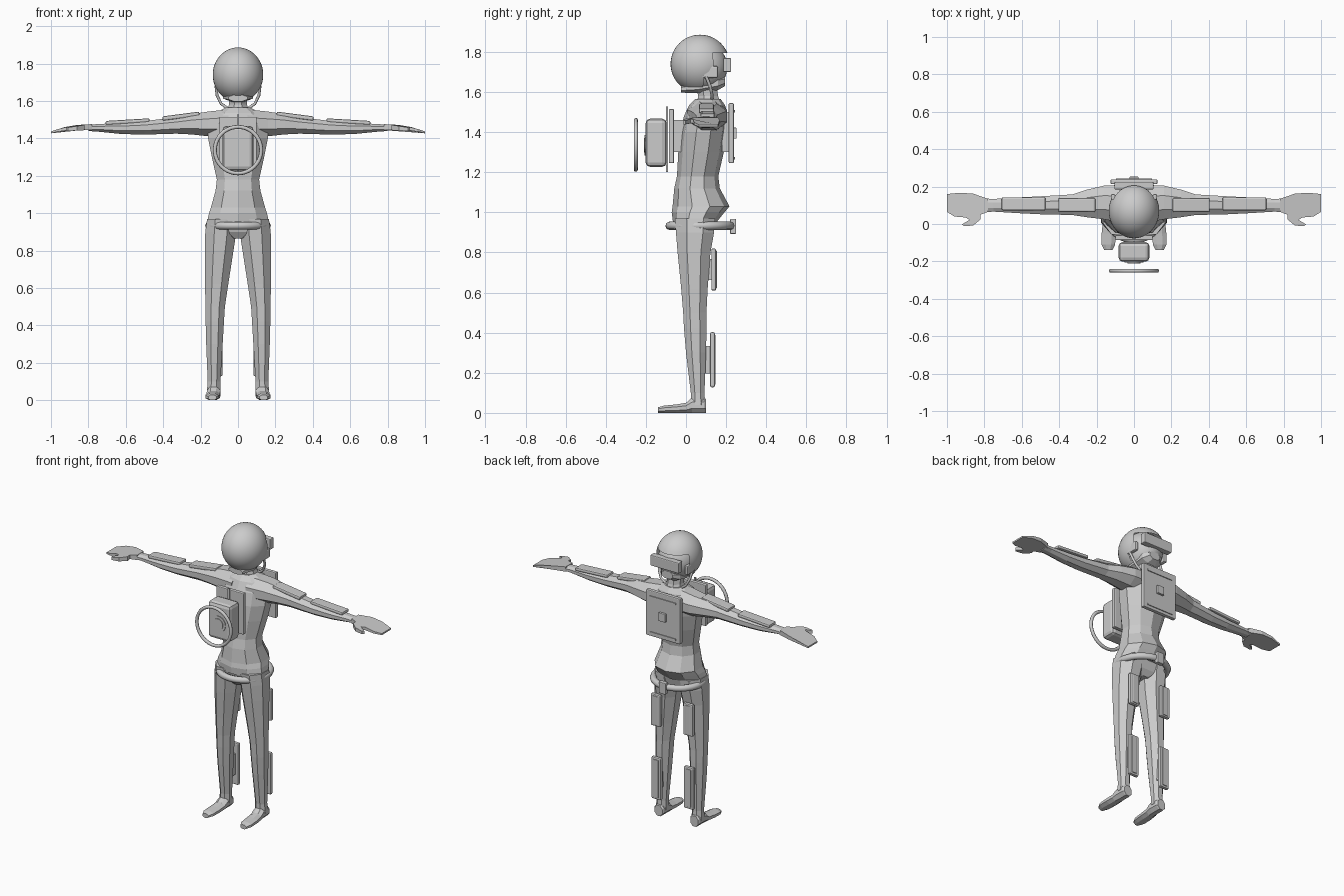
import bpy, bmesh, math
from mathutils import Vector

grey = bpy.data.materials.new("light grey")
grey.diffuse_color = (0.6, 0.6, 0.6, 1)


def finish(name, bm, smooth=False):
    bmesh.ops.recalc_face_normals(bm, faces=bm.faces[:])
    me = bpy.data.meshes.new(name)
    bm.to_mesh(me)
    bm.free()
    me.materials.append(grey)
    for p in me.polygons:
        p.use_smooth = smooth
    ob = bpy.data.objects.new(name, me)
    bpy.context.collection.objects.link(ob)
    return ob


def loft(name, axis, rings, n=8, side=1):
    """Rings are (position, centre a, centre b, radius a, radius b)."""
    bm = bmesh.new()
    k = 1 / math.cos(math.pi / n)
    loops = []
    for p, ca, cb, ra, rb in rings:
        loop = []
        for i in range(n):
            t = 2 * math.pi * (i + 0.5) / n
            a, b = ca + ra * k * math.cos(t), cb + rb * k * math.sin(t)
            x, y, z = {"x": (p, a, b), "y": (a, p, b), "z": (a, b, p)}[axis]
            loop.append(bm.verts.new((side * x, y, z)))
        loops.append(loop)
    for u, v in zip(loops, loops[1:]):
        for i in range(n):
            j = (i + 1) % n
            bm.faces.new((u[i], u[j], v[j], v[i]))
    bm.faces.new(loops[0])
    bm.faces.new(loops[-1])
    return finish(name, bm)


def box(name, centre, size, bevel=0.0, tilt=0.0):
    bm = bmesh.new()
    bmesh.ops.create_cube(bm, size=1)
    bmesh.ops.scale(bm, vec=size, verts=bm.verts)
    if bevel:
        bmesh.ops.bevel(bm, geom=bm.edges[:], offset=bevel, segments=2,
                        profile=0.5, affect='EDGES')
    ob = finish(name, bm)
    ob.location = centre
    ob.rotation_euler = (0, tilt, 0)
    return ob


def tube(name, pts, r, closed=False):
    cu = bpy.data.curves.new(name, 'CURVE')
    cu.dimensions = '3D'
    cu.bevel_depth = r
    cu.bevel_resolution = 2
    cu.use_fill_caps = True
    sp = cu.splines.new('POLY')
    sp.points.add(len(pts) - 1)
    for p, q in zip(sp.points, pts):
        p.co = (*q, 1)
        sp.use_smooth = True
    sp.use_cyclic_u = closed
    cu.materials.append(grey)
    ob = bpy.data.objects.new(name, cu)
    bpy.context.collection.objects.link(ob)
    return ob


def disc(name, centre, r, depth):
    bm = bmesh.new()
    bmesh.ops.create_cone(bm, cap_ends=True, segments=32, radius1=r, radius2=r, depth=depth)
    ob = finish(name, bm)
    ob.location = centre
    ob.rotation_euler = (math.pi / 2, 0, 0)
    return ob


def ball(name, centre, radii, keep=lambda v: True):
    bm = bmesh.new()
    bmesh.ops.create_uvsphere(bm, u_segments=40, v_segments=24, radius=1)
    for v in bm.verts:
        v.co = Vector([c + r * q for c, r, q in zip(centre, radii, v.co)])
    bad = [f for f in bm.faces if not keep(f.calc_center_median())]
    bmesh.ops.delete(bm, geom=bad, context='FACES')
    return finish(name, bm, True)


# Torso with flared jacket hem, and neck
loft("torso", "z", [
    (0.955, 0, 0.045, 0.165, 0.105), (1.0, 0, 0.06, 0.155, 0.125),
    (1.03, 0, 0.075, 0.145, 0.135), (1.12, 0, 0.055, 0.12, 0.108),
    (1.18, 0, 0.058, 0.113, 0.098), (1.3, 0, 0.075, 0.14, 0.108),
    (1.4, 0, 0.087, 0.16, 0.11), (1.48, 0, 0.1, 0.16, 0.105),
    (1.535, 0, 0.105, 0.12, 0.085), (1.565, 0, 0.11, 0.065, 0.06)], 10)
loft("neck", "z", [(1.54, 0, 0.115, 0.06, 0.06), (1.58, 0, 0.11, 0.048, 0.05),
                   (1.66, 0, 0.1, 0.048, 0.05)])
loft("pelvis", "z", [(0.865, 0, 0.045, 0.04, 0.06), (0.9, 0, 0.045, 0.14, 0.085),
                     (0.96, 0, 0.045, 0.16, 0.1)])

for s, tag in ((1, "right"), (-1, "left")):
    # Legs and shoes
    loft("leg_" + tag, "z", [
        (0.04, 0.13, 0.06, 0.037, 0.036), (0.1, 0.128, 0.058, 0.034, 0.034),
        (0.3, 0.126, 0.05, 0.044, 0.05), (0.42, 0.124, 0.046, 0.049, 0.056),
        (0.5, 0.122, 0.044, 0.052, 0.058), (0.62, 0.114, 0.042, 0.062, 0.066),
        (0.8, 0.1, 0.04, 0.076, 0.082), (0.9, 0.092, 0.045, 0.083, 0.095),
        (0.97, 0.09, 0.045, 0.075, 0.1)], 8, s)
    loft("shoe_" + tag, "y", [
        (-0.14, 0.137, 0.014, 0.022, 0.014), (-0.11, 0.137, 0.018, 0.036, 0.018),
        (-0.05, 0.135, 0.021, 0.038, 0.021), (0.0, 0.132, 0.025, 0.036, 0.025),
        (0.03, 0.13, 0.038, 0.036, 0.038), (0.09, 0.13, 0.038, 0.034, 0.038),
        (0.1, 0.13, 0.034, 0.028, 0.034)], 8, s)

    # Arms
    loft("arm_" + tag, "x", [
        (0.05, 0.105, 1.48, 0.1, 0.075), (0.16, 0.115, 1.477, 0.09, 0.066),
        (0.25, 0.11, 1.475, 0.074, 0.054), (0.33, 0.103, 1.469, 0.055, 0.044),
        (0.5, 0.1, 1.456, 0.048, 0.036), (0.62, 0.1, 1.453, 0.042, 0.03),
        (0.75, 0.1, 1.456, 0.034, 0.02), (0.8, 0.1, 1.456, 0.036, 0.017)], 8, s)

    # Flat hand with thumb, drooping toward the fingertips
    outline = [(0.78, 0.135), (0.86, 0.162), (0.93, 0.167), (1.0, 0.16), (1.0, 0.065),
               (0.96, 0.04), (0.9, 0.035), (0.88, 0.022), (0.92, -0.002),
               (0.91, -0.012), (0.86, -0.008), (0.82, 0.025), (0.82, 0.05), (0.78, 0.065)]
    bm = bmesh.new()
    top, low = [], []
    for x, y in outline:
        z = 1.46 - 1.1 * max(0, x - 0.84) ** 2 - 0.1 * max(0, 0.05 - y)
        h = 0.016 - 0.05 * (x - 0.78)
        top.append(bm.verts.new((s * x, y, z + h)))
        low.append(bm.verts.new((s * x, y, z - h)))
    bm.faces.new(top)
    bm.faces.new(low)
    for i in range(len(top)):
        j = (i + 1) % len(top)
        bm.faces.new((top[i], top[j], low[j], low[i]))
    finish("hand_" + tag, bm)

    # Guard plates on arms and legs
    box("upper_arm_plate_" + tag, (s * 0.305, 0.102, 1.518), (0.2, 0.075, 0.024), 0.008, s * 0.13)
    box("forearm_plate_" + tag, (s * 0.59, 0.108, 1.489), (0.235, 0.07, 0.022), 0.008, s * 0.06)
    for nm, z, h, y in (("thigh", 0.715, 0.21, 0.138), ("shin", 0.265, 0.275, 0.132)):
        box(nm + "_plate_" + tag, (s * 0.118, y, z), (0.07, 0.024, h), 0.008)
        box(nm + "_plate_ridge_" + tag, (s * 0.118, y + 0.008, z), (0.035, 0.016, h * 0.9), 0.003)
        box(nm + "_strut_" + tag, (s * 0.118, y - 0.03, z), (0.03, 0.05, h * 0.5))

    # Chin strap and collar side
    tube("chin_strap_" + tag, [(s * 0.118, 0.1, 1.68), (s * 0.112, 0.12, 1.63),
                               (s * 0.09, 0.13, 1.585), (s * 0.055, 0.13, 1.56)], 0.008)
    disc_cup = box("ear_cup_" + tag, (s * 0.112, 0.12, 1.70), (0.024, 0.08, 0.06), 0.008)

# Helmet shell open at the lower back, with the head inside
ball("helmet", (0, 0.07, 1.74), (0.135, 0.147, 0.146),
     lambda c: c.z > 1.625 and not (c.y > 0.08 and c.z < 1.8 and abs(c.x) < 0.115))
ball("head", (0, 0.078, 1.725), (0.118, 0.128, 0.125))
loft("jaw", "y", [(-0.025, 0, 1.615, 0.05, 0.018), (0.06, 0, 1.625, 0.08, 0.03),
                  (0.16, 0, 1.645, 0.07, 0.035), (0.195, 0, 1.655, 0.04, 0.025)])
box("goggles", (0, 0.205, 1.735), (0.21, 0.04, 0.07), 0.006)

# Belt with buckle
ring = [2 * math.pi * i / 40 for i in range(40)]
tube("belt", [(0.155 * math.cos(t), 0.07 + 0.152 * math.sin(t), 0.933) for t in ring], 0.021, True)
box("belt_buckle", (0, 0.235, 0.93), (0.05, 0.03, 0.075), 0.005)

# Flat pack on the back
box("back_pack", (0, 0.226, 1.395), (0.25, 0.026, 0.3), 0.006)
box("back_pack_mount", (0, 0.2, 1.4), (0.14, 0.04, 0.2))
for z in (1.27, 1.505):
    box("back_pack_strip", (0, 0.24, z), (0.19, 0.009, 0.012))
box("back_pack_latch", (0, 0.244, 1.395), (0.05, 0.018, 0.055), 0.004)

# Chest unit: pad, rail, housing, dial and hoop
box("chest_pad", (0, -0.073, 1.38), (0.2, 0.026, 0.27), 0.005)
box("chest_mount", (0, -0.035, 1.38), (0.1, 0.06, 0.16))
box("chest_rail", (0, -0.095, 1.365), (0.012, 0.008, 0.325))
box("chest_housing", (0, -0.149, 1.347), (0.165, 0.105, 0.24), 0.022)
disc("dial", (0, -0.202, 1.335), 0.052, 0.008)
disc("dial_cap", (0, -0.206, 1.335), 0.036, 0.008)
tube("hoop", [(0.124 * math.cos(t), -0.25, 1.337 + 0.124 * math.sin(t)) for t in ring], 0.0105, True)
